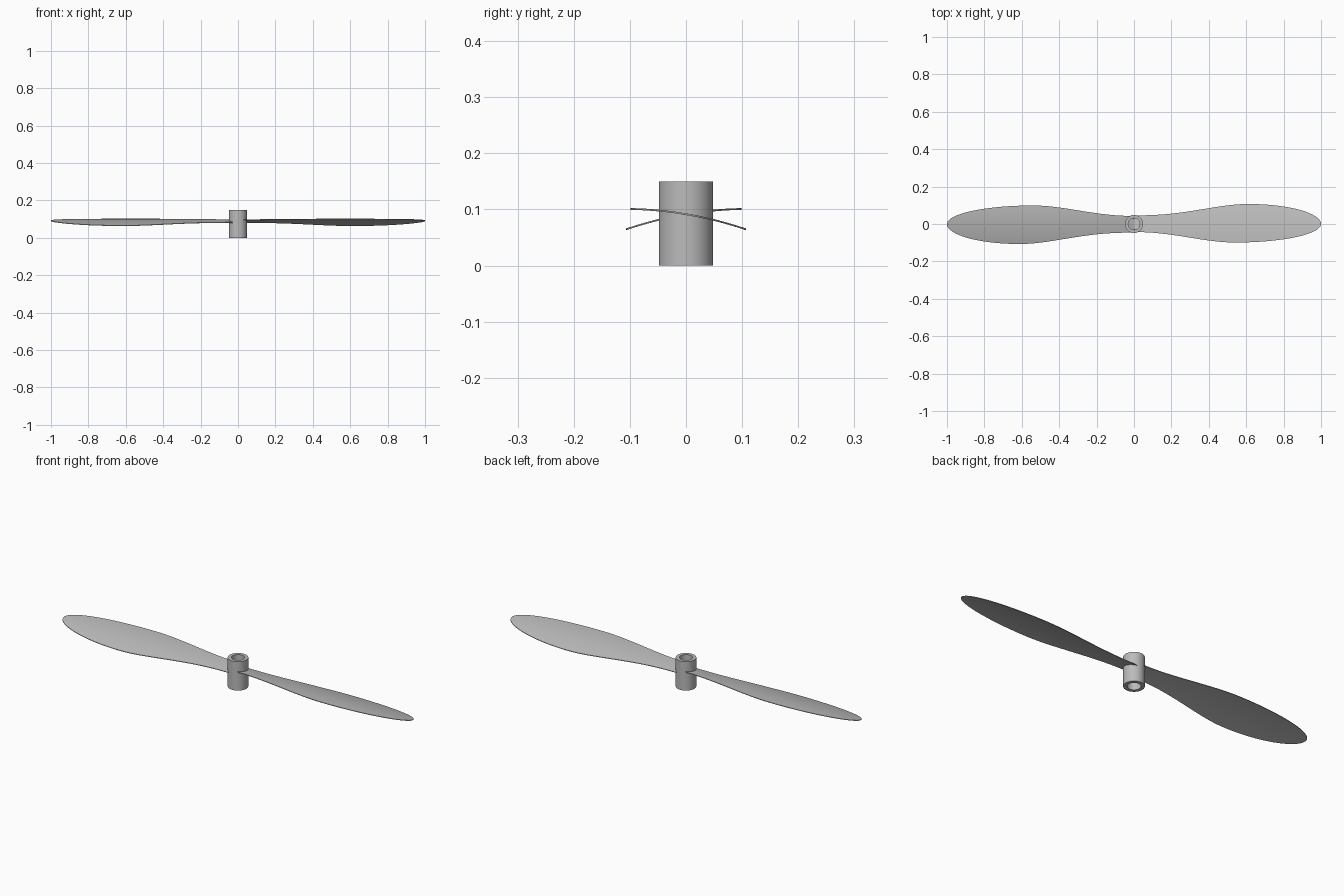
import bpy, bmesh, math

if "Cube" in bpy.data.objects:
    bpy.data.objects.remove(bpy.data.objects["Cube"])

GREY = (0.5, 0.5, 0.5, 1.0)
mat = bpy.data.materials.new("light_grey")
mat.use_nodes = True
mat.diffuse_color = GREY
mat.node_tree.nodes["Principled BSDF"].inputs["Base Color"].default_value = GREY


def loft(name, rings, closed=False):
    """Skin a list of closed rings; closed joins the last ring to the first."""
    bm = bmesh.new()
    loops = [[bm.verts.new(p) for p in ring] for ring in rings]
    pairs = list(zip(loops, loops[1:]))
    if closed:
        pairs.append((loops[-1], loops[0]))
    else:
        bm.faces.new(loops[0])
    for a, b in pairs:
        for i in range(len(a)):
            j = (i + 1) % len(a)
            bm.faces.new((a[i], a[j], b[j], b[i]))
    bmesh.ops.remove_doubles(bm, verts=bm.verts, dist=0.00005)
    bmesh.ops.recalc_face_normals(bm, faces=bm.faces)
    mesh = bpy.data.meshes.new(name)
    bm.to_mesh(mesh)
    bm.free()
    mesh.materials.append(mat)
    obj = bpy.data.objects.new(name, mesh)
    bpy.context.collection.objects.link(obj)
    return obj


def edge(x, root, peak, peak_x, power):
    """Distance of a blade edge from the axis: eased root, elliptical tip."""
    if x > peak_x:
        u = (x - peak_x) / (1 - peak_x)
        return peak * math.sqrt(max(0.0, 1 - u * u))
    t = (x / peak_x) ** power
    return root + (peak - root) * t * t * (3 - 2 * t)


def blade_section(x, across=12, half_thickness=0.0015):
    """Thin, cambered and pitched slice of the blade."""
    trailing = edge(x, 0.046, 0.107, 0.61, 1.25)
    leading = -edge(x, 0.043, 0.099, 0.54, 1.1)
    ys = [leading + (trailing - leading) * i / across for i in range(across + 1)]
    skin = [(x, y, 0.0915 - 0.17 * y - 0.77 * y * y) for y in ys]
    top = [(x, y, z + half_thickness) for x, y, z in skin]
    bottom = [(x, y, z - half_thickness) for x, y, z in reversed(skin)]
    return top + bottom


# Two blades, half a turn apart, stations crowding towards the tip
STEPS = 56
stations = [math.sin(math.pi / 2 * i / STEPS) for i in range(STEPS + 1)]
left_blade = loft("left_blade", [blade_section(x) for x in stations])
right_blade = left_blade.copy()
right_blade.data = left_blade.data.copy()
right_blade.name = "right_blade"
right_blade.rotation_euler.z = math.pi
bpy.context.collection.objects.link(right_blade)

# Hub tube with a bore
SIDES = 64
profile = [(0.0485, 0), (0.0485, 0.15), (0.031, 0.15), (0.031, 0)]
hub = loft("hub", [[(r * math.cos(math.tau * i / SIDES), r * math.sin(math.tau * i / SIDES), z)
                    for i in range(SIDES)] for r, z in profile], closed=True)

# Smooth surfaces with crisp rims
bpy.ops.object.select_all(action="DESELECT")
for obj in (left_blade, right_blade, hub):
    obj.select_set(True)
bpy.context.view_layer.objects.active = hub
bpy.ops.object.shade_smooth_by_angle(angle=math.radians(35))
